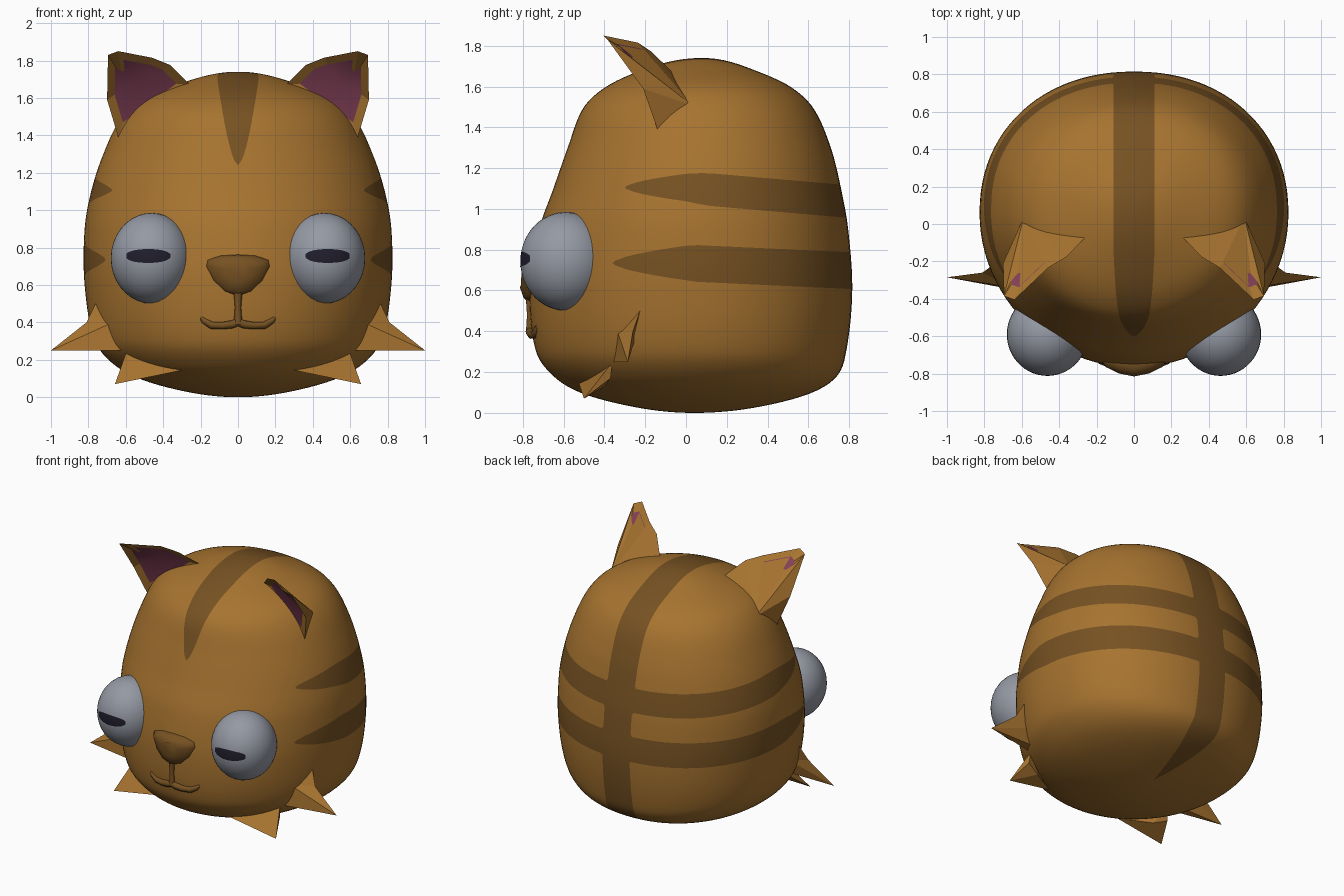
import bpy, bmesh, math
from mathutils import Vector

if "Cube" in bpy.data.objects:
    bpy.data.objects.remove(bpy.data.objects["Cube"])


def material(name, rgb):
    m = bpy.data.materials.new(name)
    m.diffuse_color = (*rgb, 1)
    m.use_nodes = True
    m.node_tree.nodes["Principled BSDF"].inputs["Base Color"].default_value = m.diffuse_color
    return m


FUR = material("ginger fur", (0.385, 0.172, 0.029))
DARK = material("dark brown", (0.182, 0.083, 0.016))
EYE = material("pale grey", (0.30, 0.32, 0.37))
PUPIL = material("pupil black", (0.014, 0.013, 0.026))
PINK = material("ear pink", (0.23, 0.052, 0.098))


def finish(bm, name, mats, smooth=False, mirror=False):
    bmesh.ops.recalc_face_normals(bm, faces=bm.faces)
    for f in bm.faces:
        f.smooth = smooth
    me = bpy.data.meshes.new(name)
    bm.to_mesh(me)
    bm.free()
    for m in mats:
        me.materials.append(m)
    ob = bpy.data.objects.new(name, me)
    bpy.context.collection.objects.link(ob)
    if mirror:
        mod = ob.modifiers.new("mirror", 'MIRROR')
        mod.use_mirror_merge = False
    return ob


def paint(bm, field):
    """Cut the mesh along field = 0 and give the inside material 1."""
    new = []
    for e in list(bm.edges):
        a, b = e.verts
        fa, fb = field(a.co), field(b.co)
        if fa * fb >= 0:
            continue
        lo, hi = 0.0, 1.0
        for _ in range(14):
            mid = (lo + hi) / 2
            if field(a.co.lerp(b.co, mid)) * fa > 0:
                lo = mid
            else:
                hi = mid
        new.append(bmesh.utils.edge_split(e, a, min(max(lo, 0.02), 0.98))[1])
    bmesh.ops.connect_verts(bm, verts=new)
    for f in bm.faces:
        f.material_index = int(field(f.calc_center_median()) > 0)


# ---- head: rings through a table of height, half width, front y, back y
H = 1.74
TABLE = [(0, 0, .04, .04), (.03, .28, -.26, .36), (.10, .53, -.52, .62),
         (.18, .67, -.65, .74), (.3, .765, -.735, .785), (.6, .82, -.765, .815),
         (.9, .82, -.72, .795), (1.1, .785, -.65, .76), (1.3, .72, -.58, .71),
         (1.5, .62, -.50, .62), (1.6, .51, -.39, .51), (1.69, .27, -.19, .31),
         (H, 0, .08, .08)]


def angle(z):
    return math.acos(max(-1, min(1, 1 - 2 * z / H)))


def section(t):
    """Smooth interpolation of the table at polar angle t."""
    ts = [angle(r[0]) for r in TABLE]
    n = len(ts)
    i = max(k for k in range(n - 1) if ts[k] <= t + 1e-9)
    h = ts[i + 1] - ts[i]
    u = (t - ts[i]) / h
    out = []
    for c in (1, 2, 3):
        def slope(k):
            a, b = max(k - 1, 0), min(k + 1, n - 1)
            return (TABLE[b][c] - TABLE[a][c]) / (ts[b] - ts[a])
        p, q = TABLE[i][c], TABLE[i + 1][c]
        out.append((2*u**3 - 3*u*u + 1) * p + (u**3 - 2*u*u + u) * h * slope(i)
                   + (3*u*u - 2*u**3) * q + (u**3 - u*u) * h * slope(i + 1))
    return out


def spow(v, e):
    return math.copysign(abs(v) ** e, v)


bm = bmesh.new()
SEG, RINGS = 96, 80
rings = []
for r in range(1, RINGS):
    t = math.pi * r / RINGS
    z = H * (1 - math.cos(t)) / 2
    w, yf, yb = section(t)
    yc = .04 + .04 * z / H
    ring = []
    for s in range(SEG):
        a = 2 * math.pi * s / SEG
        e = .93 if math.sin(a) > 0 else 1.0
        sy = spow(math.sin(a), e)
        ring.append(bm.verts.new((w * spow(math.cos(a), e),
                                  yc + sy * (yb - yc if sy > 0 else yc - yf), z)))
    rings.append(ring)
bottom, top = bm.verts.new((0, .04, 0)), bm.verts.new((0, .08, H))
for s in range(SEG):
    n = (s + 1) % SEG
    bm.faces.new((bottom, rings[0][n], rings[0][s]))
    bm.faces.new((top, rings[-1][s], rings[-1][n]))
    for a, b in zip(rings, rings[1:]):
        bm.faces.new((a[s], a[n], b[n], b[s]))


def stripes(p):
    x, y, z = abs(p.x), p.y, p.z
    # stripe from brow over the crown and down the back
    if z > .87:
        w = .11 if y > .08 else .11 * min(1, spow((z - 1.24) / .46, .6))
    else:
        w = .11 * min(1, (y - .2) / .5)
    best = w - x
    # two bands round the sides and back
    for y0, zc, drop, h in ((-.30, 1.105, .065, .08), (-.36, .735, .035, .09)):
        c = zc - drop * max(0, y) / .75
        best = max(best, h * min(1, spow((y - y0) / .4, .6)) - abs(z - c))
    return best


paint(bm, stripes)
finish(bm, "head", [FUR, DARK], smooth=True)

# ---- eyes with slit pupils
bm = bmesh.new()
bmesh.ops.create_uvsphere(bm, u_segments=36, v_segments=26, radius=1)
for v in bm.verts:
    x, y, z = v.co
    v.co = (.463 + .217 * x, -.59 - .222 * z, .743 + .242 * y)


def slit(p):
    if p.y > -.6:
        return -1
    d = 1 - ((p.x - .48) / .12) ** 2
    return .037 * spow(d, .4) - abs(p.z - .755)


paint(bm, slit)
finish(bm, "eyes", [EYE, PUPIL], smooth=True, mirror=True)

# ---- nose: domed rounded triangle
half = [(.09, .757), (.165, .735), (.177, .70), (.14, .62), (.075, .56)]
outline = [(0, .762)] + half + [(0, .54)] + [(-x, z) for x, z in reversed(half)]
bm = bmesh.new()
loops = []
for scale, y in ((1, -.68), (1, -.765), (.85, -.795), (.45, -.815)):
    loops.append([bm.verts.new((x * scale, y + .2 * abs(x) * scale,
                                .68 + (z - .68) * scale)) for x, z in outline])
for a, b in zip(loops, loops[1:]):
    for i in range(len(a)):
        j = (i + 1) % len(a)
        bm.faces.new((a[i], a[j], b[j], b[i]))
bm.faces.new(loops[-1])
finish(bm, "nose", [DARK], smooth=True)


# ---- mouth: tapered tubes
def tube(name, points, depth):
    cu = bpy.data.curves.new(name, 'CURVE')
    cu.dimensions = '3D'
    cu.bevel_depth, cu.bevel_resolution, cu.use_fill_caps = depth, 1, True
    sp = cu.splines.new('POLY')
    sp.points.add(len(points) - 1)
    for p, (x, y, z, r) in zip(sp.points, points):
        p.co, p.radius = (x, y, z, 1), r
    cu.materials.append(DARK)
    ob = bpy.data.objects.new(name, cu)
    bpy.context.collection.objects.link(ob)
    bpy.ops.object.select_all(action='DESELECT')
    ob.select_set(True)
    bpy.context.view_layer.objects.active = ob
    bpy.ops.object.convert(target='MESH')


tube("mouth_stem", [(0, -.765, .56, 1.1), (0, -.765, .48, .8), (0, -.765, .39, 1.1)], .021)
lip = [(.03, -.76, .39, 1.1), (.08, -.755, .383, 1), (.14, -.742, .385, 1),
       (.18, -.732, .408, .8), (.2, -.725, .43, .4)]
tube("mouth", [(-x, y, z, r) for x, y, z, r in reversed(lip)]
     + [(0, -.762, .402, 1.1)] + lip, .022)


# ---- cheek fur tufts
def tuft(name, points):
    bm = bmesh.new()
    vs = [bm.verts.new(p) for p in points]
    bmesh.ops.convex_hull(bm, input=vs)
    loose = [v for v in bm.verts if not v.link_faces]
    bmesh.ops.delete(bm, geom=loose, context='VERTS')
    finish(bm, name, [FUR], mirror=True)


A, C, D = (.647, -.34, .41), (.81, -.26, .40), (.594, -.36, .25)
tuft("cheek_tuft_upper", [A, C, (.66, -.25, .36), (.62, -.3, .27), (.755, -.22, .515)])
tuft("cheek_tuft_middle", [A, C, D, (.63, -.285, .25), (.66, -.25, .36), (1, -.285, .25)])
tuft("cheek_tuft_lower", [D, (.295, -.525, .145), (.658, -.5, .07),
                          (.5, -.4, .13), (.60, -.37, .17)])

# ---- ears: rim, creased back and sunken pink lining
rim_pts = [(.64, -.14, 1.39), (.70, -.21, 1.59), (.695, -.385, 1.83), (.64, -.405, 1.85),
           (.46, -.235, 1.815), (.36, -.175, 1.775), (.255, -.065, 1.67)]
bm = bmesh.new()
rim = [bm.verts.new(p) for p in rim_pts]
K = bm.verts.new((.59, .035, 1.505))
for i in range(7):
    bm.faces.new((rim[i], rim[(i + 1) % 7], K))
mid = Vector((.545, -.225, 1.675))
inner = [bm.verts.new(mid + (v.co - mid) * .74 + Vector((0, .02, .005))) for v in rim]
deep = bm.verts.new(mid + Vector((0, .045, .01)))
for i in range(7):
    j = (i + 1) % 7
    bm.faces.new((rim[i], rim[j], inner[j], inner[i]))
    bm.faces.new((inner[i], inner[j], deep)).material_index = 1
ears = finish(bm, "ears", [FUR, PINK], mirror=True)
for p in ears.data.polygons:
    p.use_smooth = p.material_index == 1
